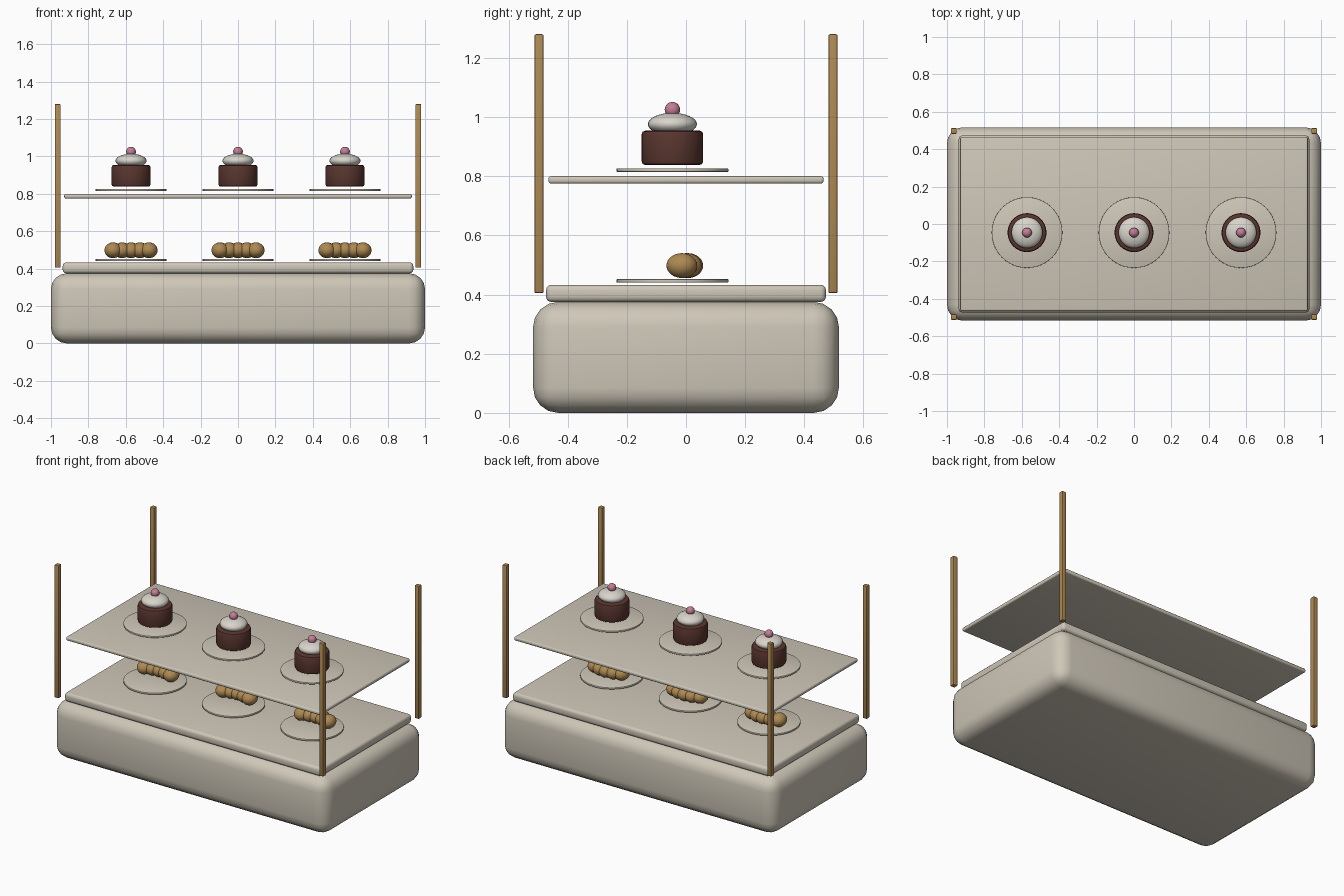
import bpy, math

if "Cube" in bpy.data.objects:
    bpy.data.objects.remove(bpy.data.objects["Cube"])


def material(name, rgb):
    m = bpy.data.materials.new(name)
    m.diffuse_color = (*rgb, 1)
    m.use_nodes = True
    m.node_tree.nodes["Principled BSDF"].inputs["Base Color"].default_value = m.diffuse_color
    return m


CREAM = material("cream", (0.62, 0.57, 0.48))
WOOD = material("golden_brown", (0.42, 0.25, 0.085))
CHOCOLATE = material("chocolate", (0.10, 0.036, 0.028))
FROSTING = material("frosting", (0.69, 0.66, 0.60))
PINK = material("cherry_pink", (0.55, 0.21, 0.31))


def finish(name, mat, bevel=0, segments=3):
    ob = bpy.context.object
    ob.name = name
    ob.data.materials.append(mat)
    bpy.ops.object.transform_apply(location=False, rotation=False, scale=True)
    if bevel:
        mod = ob.modifiers.new("rounding", 'BEVEL')
        mod.width = bevel
        mod.segments = segments
        mod.limit_method = 'ANGLE'
        bpy.ops.object.modifier_apply(modifier=mod.name)
    bpy.ops.object.shade_smooth_by_angle(angle=math.radians(35))
    return ob


def box(name, x, y, half_x, half_y, z0, z1, mat, bevel, segments=3):
    bpy.ops.mesh.primitive_cube_add(size=2, location=(x, y, (z0 + z1) / 2))
    bpy.context.object.scale = (half_x, half_y, (z1 - z0) / 2)
    return finish(name, mat, bevel, segments)


def disc(name, x, y, r, z0, z1, mat, bevel):
    bpy.ops.mesh.primitive_cylinder_add(vertices=40, radius=r, depth=z1 - z0,
                                        location=(x, y, (z0 + z1) / 2))
    return finish(name, mat, bevel, 2)


def blob(name, loc, radii, mat):
    bpy.ops.mesh.primitive_uv_sphere_add(segments=28, ring_count=16, radius=1, location=loc)
    bpy.context.object.scale = radii
    return finish(name, mat)


# Display case body, counter slab and raised shelf
box("case_base", 0, 0, 1.0, 0.517, 0, 0.375, CREAM, 0.085, 4)
box("counter_slab", 0, 0, 0.937, 0.473, 0.375, 0.433, CREAM, 0.018)
box("upper_shelf", 0, 0, 0.929, 0.465, 0.775, 0.80, CREAM, 0.009)

# Corner posts
for sx in (-1, 1):
    for sy in (-1, 1):
        box("corner_post", sx * 0.964, sy * 0.497, 0.0155, 0.0155, 0.405, 1.28, WOOD, 0.005, 2)

# Three columns of servings: pastry below, cake above
Y = -0.046
for x in (-0.572, 0, 0.572):
    disc("lower_plate", x, Y, 0.189, 0.441, 0.452, CREAM, 0.002)
    disc("upper_plate", x, Y, 0.189, 0.815, 0.826, CREAM, 0.002)

    # Curved pastry made from overlapping lobes
    for i in range(-2, 3):
        y = 0.006 - 0.005 * i * i
        blob("pastry_lobe", (x + i * 0.048, y, 0.498), (0.046, 0.052, 0.042), WOOD)

    # Small cake with frosting and cherry
    disc("cake_body", x, Y, 0.104, 0.838, 0.954, CHOCOLATE, 0.012)
    blob("cake_frosting", (x, Y, 0.976), (0.083, 0.083, 0.038), FROSTING)
    blob("cake_cherry", (x, Y, 1.025), (0.026, 0.026, 0.026), PINK)
